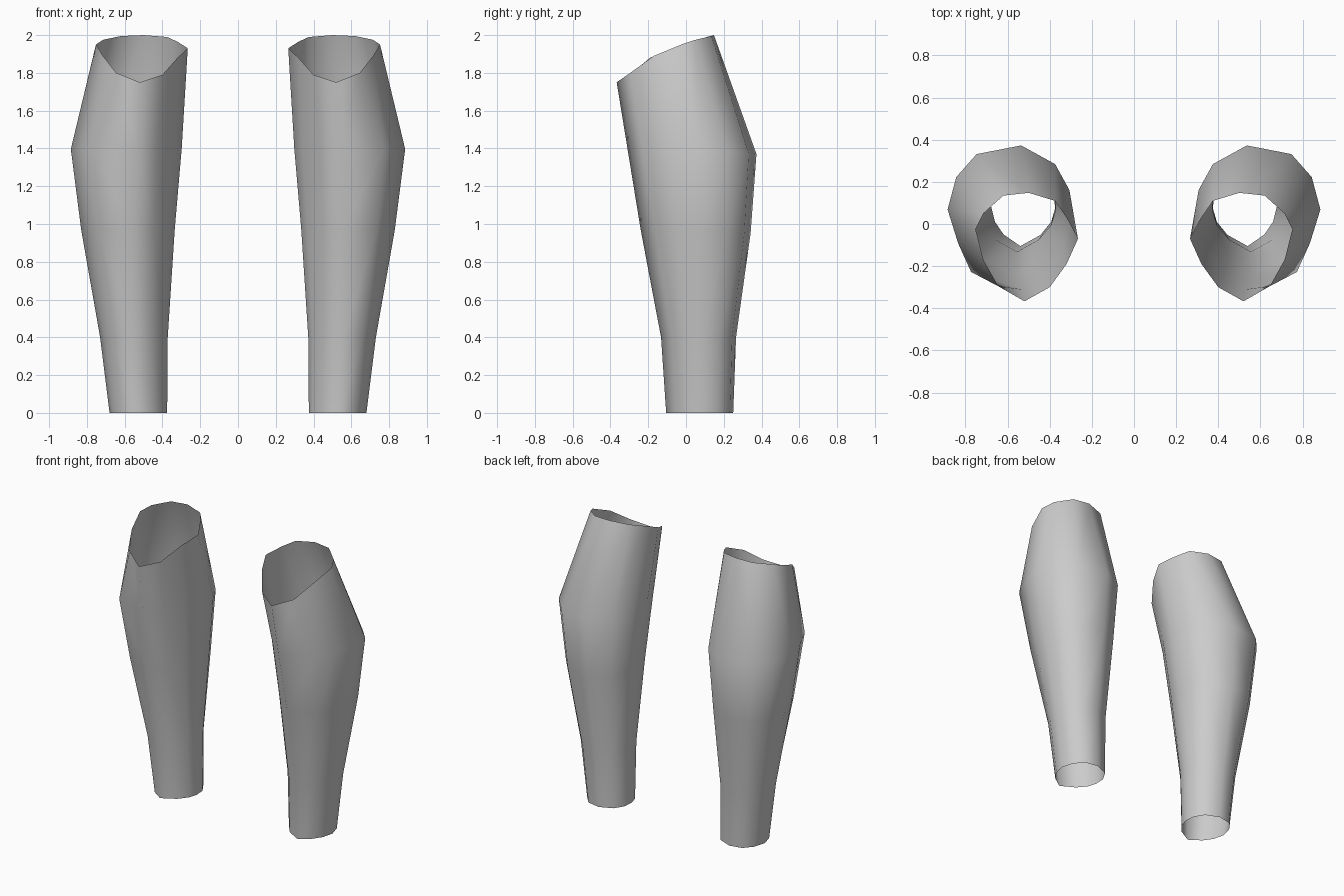
import bpy, bmesh

if "Cube" in bpy.data.objects:
    bpy.data.objects.remove(bpy.data.objects["Cube"])

# Cross-section outlines in unit space, counter-clockwise from the front ridge
CALF = [(-.2, -1), (.62, -.76), (.83, -.36), (1, .11), (.86, .56), (.53, .88),
        (-.19, 1), (-.74, .74), (-.97, .38), (-1, -.05), (-.86, -.42), (-.55, -.75)]
ANKLE = [(.08, -1), (.6, -.69), (.87, -.35), (1, .1), (.85, .55), (.5, .9),
         (-.1, 1), (-.7, .78), (-.97, .4), (-1, 0), (-.88, -.35), (-.55, -.7)]

# Slanted rim under the knee
RIM = [(.52, -.367, 1.75), (.645, -.295, 1.80), (.715, -.17, 1.89), (.752, -.025, 1.95),
       (.715, .05, 1.975), (.62, .135, 1.995), (.50, .148, 2.0), (.375, .11, 1.99),
       (.32, .03, 1.965), (.266, -.07, 1.93), (.32, -.19, 1.88), (.40, -.30, 1.79)]

# Height, inner x, outer x, front y, back y, blend towards calf outline, back drop
RINGS = [(0, .375, .68, -.105, .25, 0, 0),
         (.4, .372, .73, -.132, .265, .2, 0),
         (.97, .335, .83, -.24, .342, .7, .02),
         (1.4, .298, .885, -.31, .373, 1, .03)]


def ring_points(z, x0, x1, y0, y1, blend, drop):
    pts = []
    for (au, av), (cu, cv) in zip(ANKLE, CALF):
        u, v = au + (cu - au) * blend, av + (cv - av) * blend
        pts.append(((x0 + x1) / 2 + u * (x1 - x0) / 2,
                    (y0 + y1) / 2 + v * (y1 - y0) / 2,
                    z - drop * max(v, 0)))
    return pts


def shin_guard(name, side):
    bm = bmesh.new()
    loops = [[bm.verts.new((x * side, y, z)) for x, y, z in pts]
             for pts in [ring_points(*r) for r in RINGS] + [RIM]]
    n = len(CALF)
    for low, high in zip(loops, loops[1:]):
        for i in range(n):
            j = (i + 1) % n
            face = bm.faces.new((low[i], low[j], high[j], high[i]))
            face.smooth = True
            if side < 0:
                face.normal_flip()
    mesh = bpy.data.meshes.new(name)
    bm.to_mesh(mesh)
    bm.free()
    obj = bpy.data.objects.new(name, mesh)
    bpy.context.collection.objects.link(obj)


# Mirrored pair of open leg shells
shin_guard("left_shin_guard", 1)
shin_guard("right_shin_guard", -1)
